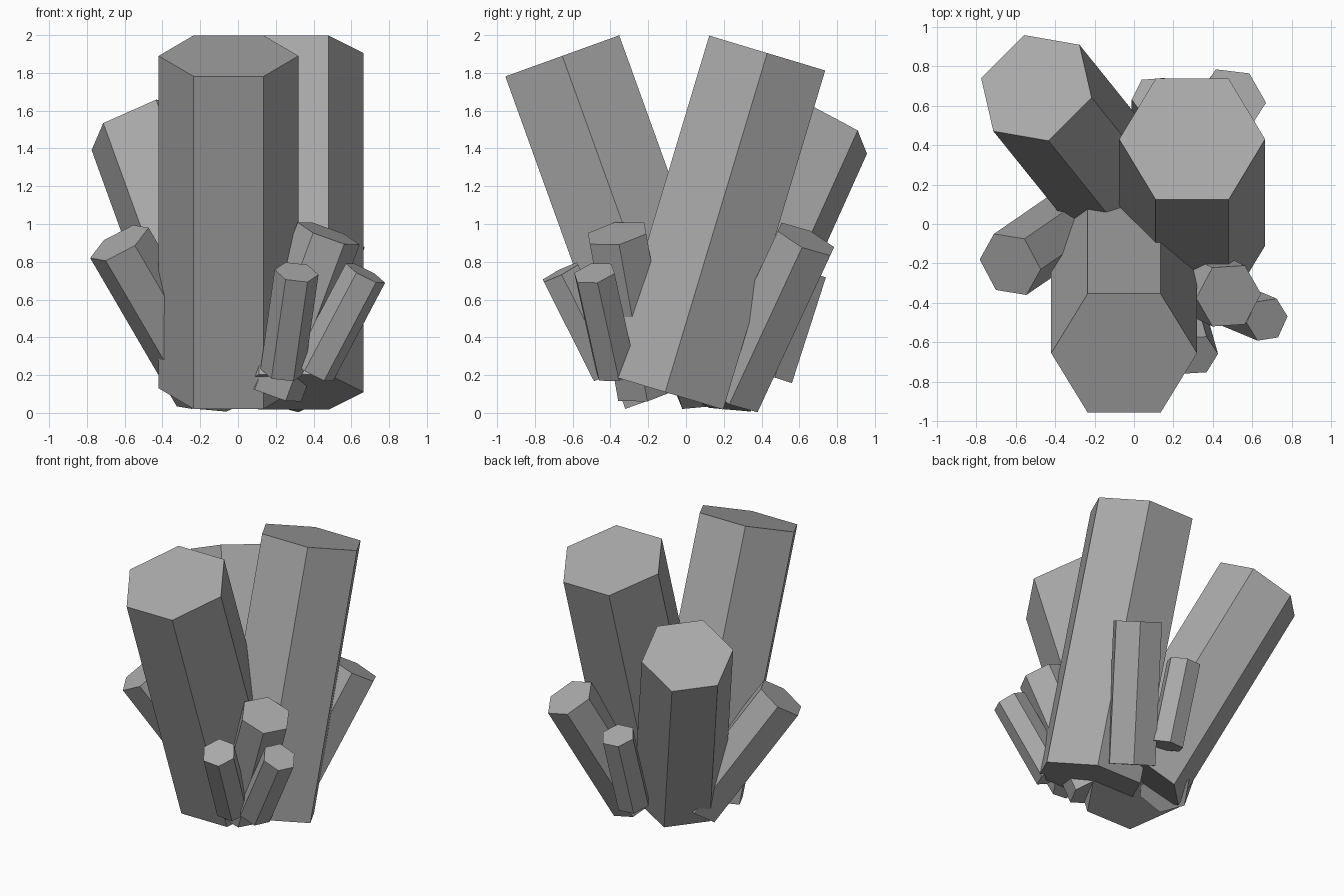
import bpy
import bmesh
from math import sin, cos, tau
from mathutils import Vector

SIDES = 6

cube = bpy.data.objects.get("Cube")
if cube:
    bpy.data.objects.remove(cube, do_unlink=True)

# One plain grey stone colour
GREY = (0.4, 0.4, 0.4, 1.0)
stone = bpy.data.materials.new("grey_crystal")
stone.use_nodes = True
stone.diffuse_color = GREY
shader = next(n for n in stone.node_tree.nodes if n.type == "BSDF_PRINCIPLED")
shader.inputs["Base Color"].default_value = GREY


def crystal(name, base, top, radius, corner=(1, 0, 0)):
    """Flat-ended hexagonal prism from base to top, one edge towards corner."""
    base, top = Vector(base), Vector(top)
    axis = (top - base).normalized()
    u = Vector(corner)
    u = (u - axis * u.dot(axis)).normalized()
    v = axis.cross(u)
    bm = bmesh.new()
    ring = []
    for i in range(SIDES):
        a = tau * i / SIDES
        ring.append(bm.verts.new(base + radius * (u * cos(a) + v * sin(a))))
    end = bm.faces.new(ring)
    grown = bmesh.ops.extrude_face_region(bm, geom=[end], use_keep_orig=True)
    moved = [g for g in grown["geom"] if isinstance(g, bmesh.types.BMVert)]
    bmesh.ops.translate(bm, verts=moved, vec=top - base)
    bmesh.ops.recalc_face_normals(bm, faces=bm.faces)
    mesh = bpy.data.meshes.new(name)
    bm.to_mesh(mesh)
    bm.free()
    mesh.materials.append(stone)
    obj = bpy.data.objects.new(name, mesh)
    bpy.context.collection.objects.link(obj)
    return obj


# Three large crystals
crystal("large_front_crystal", (-0.05, -0.02, 0.13), (-0.05, -0.655, 1.89), 0.37)
crystal("large_back_left_crystal", (0.295, -0.11, 0.11), (0.295, 0.43, 1.905), 0.37)
crystal("large_back_right_crystal", (0, 0.075, 0.15), (-0.495, 0.69, 1.515), 0.31,
        (-0.285, 0.05, -0.125))

# Three medium crystals
crystal("medium_right_crystal", (-0.17, 0.11, 0.115), (-0.628, -0.205, 0.9), 0.176,
        (-0.155, 0.025, -0.08))
crystal("medium_front_crystal", (0.17, -0.215, 0.12), (0.48, -0.365, 0.95), 0.175)
crystal("medium_back_crystal", (0.235, 0.25, 0.09), (0.5, 0.635, 0.92), 0.177)

# Three small crystals
crystal("small_front_crystal", (0.235, -0.4, 0.22), (0.31, -0.665, 0.745), 0.117)
crystal("small_left_crystal", (0.4, -0.37, 0.22), (0.675, -0.485, 0.74), 0.117,
        (0.105, 0.015, -0.045))
crystal("small_back_crystal", (0.105, 0.46, 0.19), (0.105, 0.64, 0.75), 0.117,
        (0.115, 0.01, 0))
